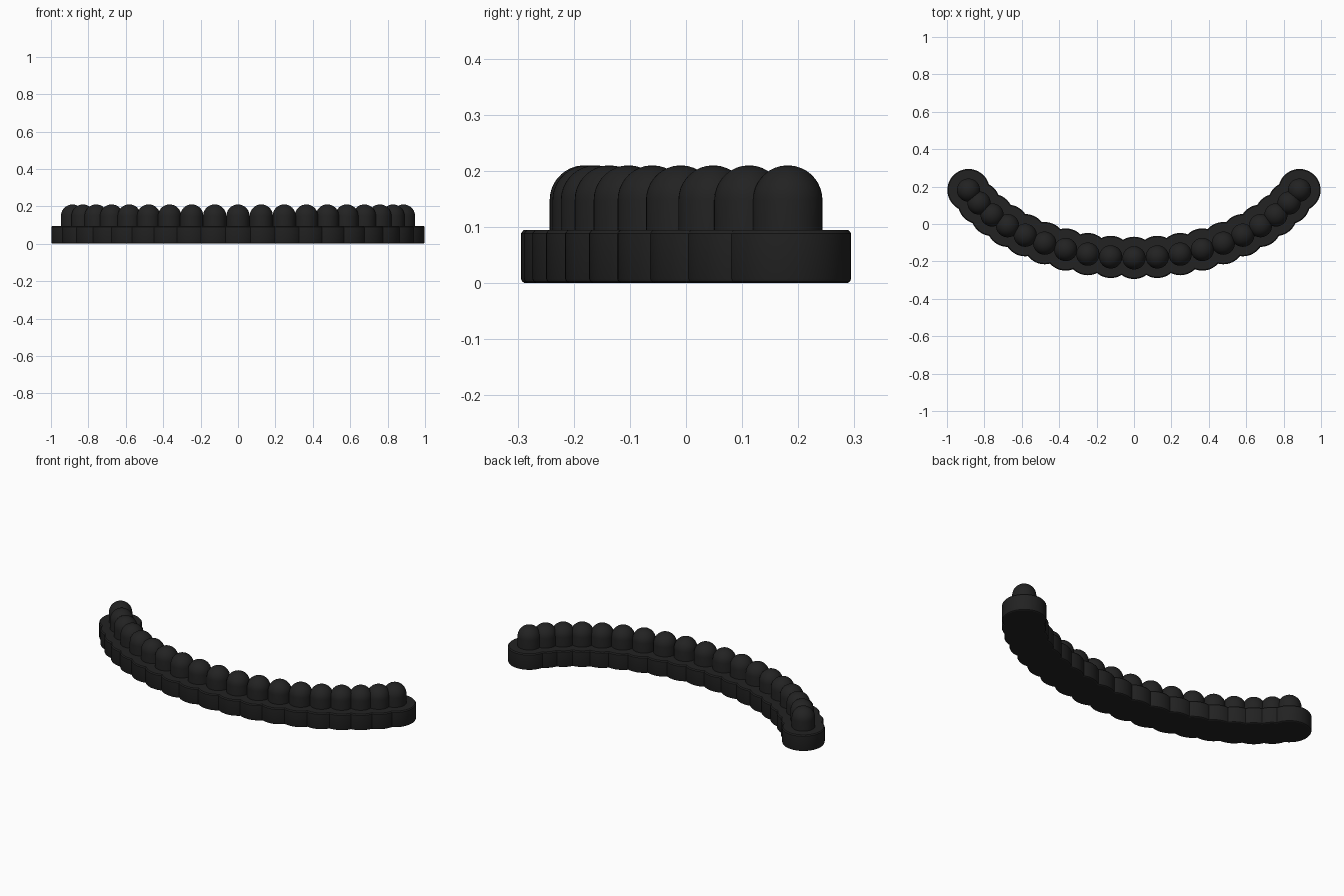
import bpy, bmesh, math

if "Cube" in bpy.data.objects:
    bpy.data.objects.remove(bpy.data.objects["Cube"])

STEP, SIDE = 0.13, 9                 # angle between beads, beads on each side
BASE_R, BASE_TOP = 0.113, 0.095
BEAD_R, BEAD_TOP = 0.062, 0.21

black = bpy.data.materials.new("matte_black")
black.diffuse_color = (0.016, 0.016, 0.016, 1)
black.use_nodes = True
black.node_tree.nodes["Principled BSDF"].inputs["Base Color"].default_value = black.diffuse_color


def lathe(name, profile, x, y, segments):
    """Closed solid turned from a (radius, z) profile that starts and ends off the axis."""
    bm = bmesh.new()
    rings = []
    for r, z in profile:
        rings.append([bm.verts.new((x + r * math.cos(2 * math.pi * i / segments),
                                    y + r * math.sin(2 * math.pi * i / segments), z))
                      for i in range(segments)])
    for low, high in zip(rings, rings[1:]):
        for i in range(segments):
            j = (i + 1) % segments
            bm.faces.new((low[i], low[j], high[j], high[i]))
    bm.faces.new(rings[0][::-1])
    bm.faces.new(rings[-1])
    mesh = bpy.data.meshes.new(name)
    bm.to_mesh(mesh)
    bm.free()
    mesh.materials.append(black)
    obj = bpy.data.objects.new(name, mesh)
    bpy.context.collection.objects.link(obj)
    return obj


def merge(parts, name):
    """Unite overlapping solids into one clean shell."""
    main = parts[0]
    main.name = name
    bpy.context.view_layer.objects.active = main
    for part in parts[1:]:
        mod = main.modifiers.new("union", 'BOOLEAN')
        mod.operation, mod.solver, mod.object = 'UNION', 'EXACT', part
        bpy.ops.object.modifier_apply(modifier=mod.name)
        bpy.data.objects.remove(part)
    bpy.ops.object.select_all(action='DESELECT')
    main.select_set(True)
    bpy.ops.object.shade_smooth_by_angle(angle=math.radians(30))


# Profiles: a puck with softened rims, and a round-topped peg
base_profile = [(BASE_R - 0.007, 0), (BASE_R - 0.002, 0.003), (BASE_R, 0.008),
                (BASE_R, BASE_TOP - 0.006), (BASE_R - 0.005, BASE_TOP)]
bead_profile = [(BEAD_R, BASE_TOP - 0.02)]
for k in range(10):
    a = math.radians(9.7 * k)
    bead_profile.append((BEAD_R * math.cos(a), BEAD_TOP - BEAD_R + BEAD_R * math.sin(a)))

# Beads and pucks along an elliptical arc
bases, beads = [], []
for n in range(-SIDE, SIDE + 1):
    t = n * STEP
    x, y = 0.961 * math.sin(t), 0.413 - 0.594 * math.cos(t)
    bases.append(lathe("base_puck", base_profile, x, y, 48))
    beads.append(lathe("bead", bead_profile, x, y, 40))

merge(bases, "curved_base")
merge(beads, "bead_row")
